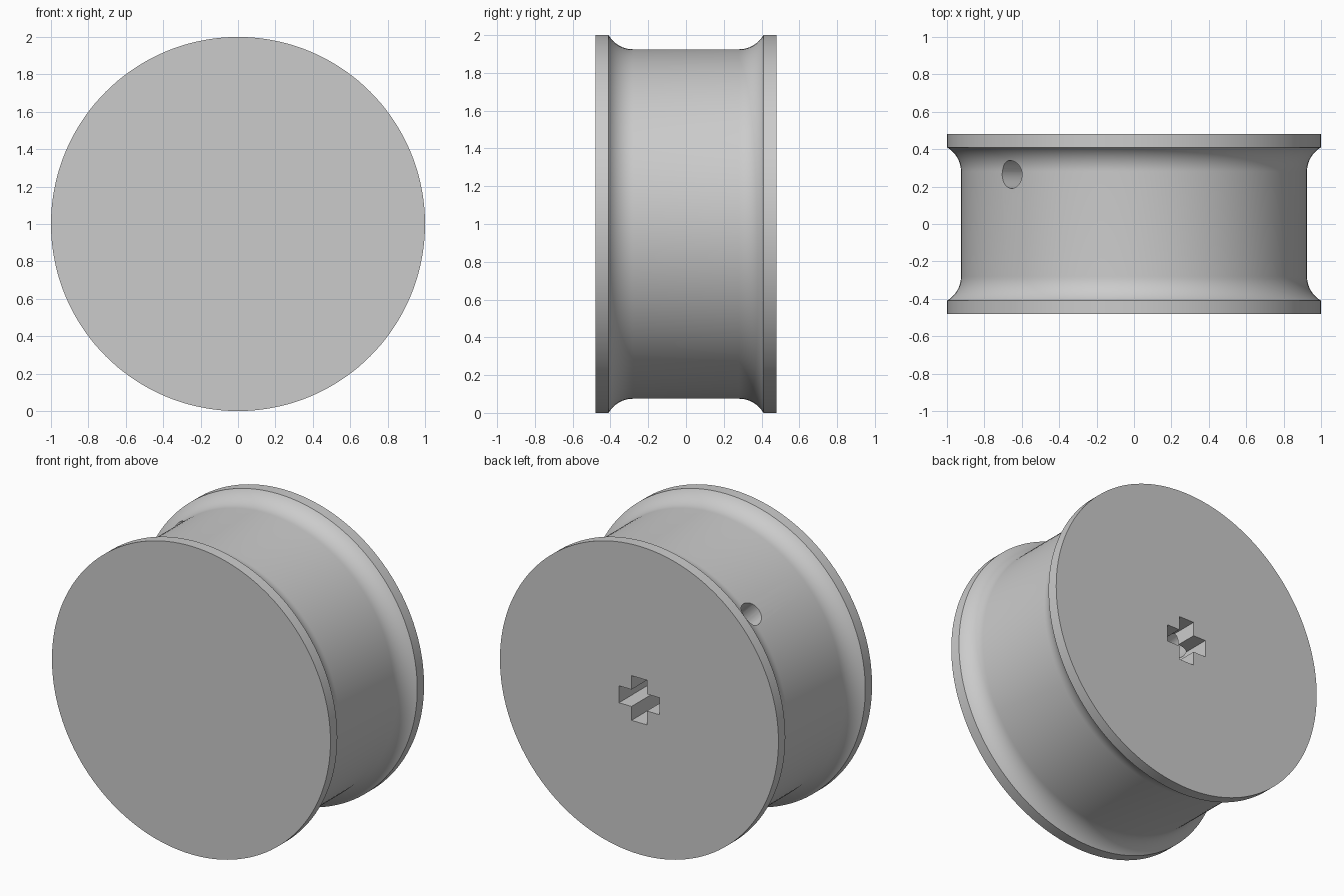
import bpy, bmesh, math
from mathutils import Matrix, Vector

cube = bpy.data.objects.get("Cube")
if cube:
    bpy.data.objects.remove(cube, do_unlink=True)

GREY = (0.6, 0.6, 0.6, 1)
grey = bpy.data.materials.new("plain grey")
grey.use_nodes = True
grey.diffuse_color = GREY
grey.node_tree.nodes["Principled BSDF"].inputs["Base Color"].default_value = GREY

SEGMENTS = 144
HALF_WIDTH, FLANGE_INNER = 0.48, 0.41
DRUM_RADIUS, FILLET = 0.925, 0.15
CENTRE = Vector((0, 0, 1))


def make_object(name, bm):
    bmesh.ops.recalc_face_normals(bm, faces=bm.faces)
    mesh = bpy.data.meshes.new(name)
    bm.to_mesh(mesh)
    bm.free()
    mesh.materials.append(grey)
    obj = bpy.data.objects.new(name, mesh)
    bpy.context.collection.objects.link(obj)
    return obj


def cut(target, cutter):
    mod = target.modifiers.new(cutter.name, 'BOOLEAN')
    mod.operation = 'DIFFERENCE'
    mod.solver = 'EXACT'
    mod.object = cutter
    bpy.context.view_layer.objects.active = target
    bpy.ops.object.modifier_apply(modifier=mod.name)
    bpy.data.objects.remove(cutter, do_unlink=True)


# Spool: flanges with a concave fillet down to the drum, mirrored in y
end_angle = math.acos((DRUM_RADIUS + FILLET - 1) / FILLET)
fillet_start = FLANGE_INNER - FILLET * math.sin(end_angle)
half = [(HALF_WIDTH, 1)]
for i in range(13):
    a = end_angle * (1 - i / 12)
    half.append((fillet_start + FILLET * math.sin(a),
                 DRUM_RADIUS + FILLET * (1 - math.cos(a))))
profile = half + [(-y, r) for y, r in reversed(half)]

bm = bmesh.new()
rings = []
for y, r in profile:
    ring = []
    for k in range(SEGMENTS):
        t = math.tau * k / SEGMENTS
        ring.append(bm.verts.new((r * math.cos(t), y, 1 + r * math.sin(t))))
    rings.append(ring)
for a, b in zip(rings, rings[1:]):
    for k in range(SEGMENTS):
        n = (k + 1) % SEGMENTS
        bm.faces.new((a[k], a[n], b[n], b[k]))
bm.faces.new(rings[0])
bm.faces.new(rings[-1])
wheel = make_object("wheel", bm)

# Plus-shaped axle socket in the back
LONG, SHORT, DEPTH = 0.145, 0.055, 0.48
corner = [(SHORT, -LONG), (SHORT, -SHORT), (LONG, -SHORT)]
outline = []
for q in range(4):
    turn = Matrix.Rotation(q * math.pi / 2, 2)
    outline += [turn @ Vector(p) for p in corner]
bm = bmesh.new()
face = bm.faces.new([bm.verts.new((p.x, HALF_WIDTH - DEPTH, 1 + p.y)) for p in outline])
grown = bmesh.ops.extrude_face_region(bm, geom=[face])
bmesh.ops.translate(bm, vec=(0, DEPTH + 0.1, 0),
                    verts=[v for v in grown["geom"] if isinstance(v, bmesh.types.BMVert)])
cut(wheel, make_object("axle_socket", bm))

# Radial screw hole running from the drum to the socket
HOLE_Y, HOLE_RADIUS, LENGTH = 0.265, 0.075, 1.2
direction = Vector((-1, 0, 1)).normalized()
bm = bmesh.new()
bmesh.ops.create_cone(
    bm, cap_ends=True, segments=32, radius1=HOLE_RADIUS, radius2=HOLE_RADIUS, depth=LENGTH,
    matrix=Matrix.Translation(CENTRE + Vector((0, HOLE_Y, 0)) + direction * LENGTH / 2)
    @ direction.to_track_quat('Z', 'Y').to_matrix().to_4x4())
cut(wheel, make_object("screw_hole", bm))

bpy.ops.object.select_all(action='DESELECT')
wheel.select_set(True)
bpy.context.view_layer.objects.active = wheel
bpy.ops.object.shade_smooth_by_angle(angle=math.radians(30))
